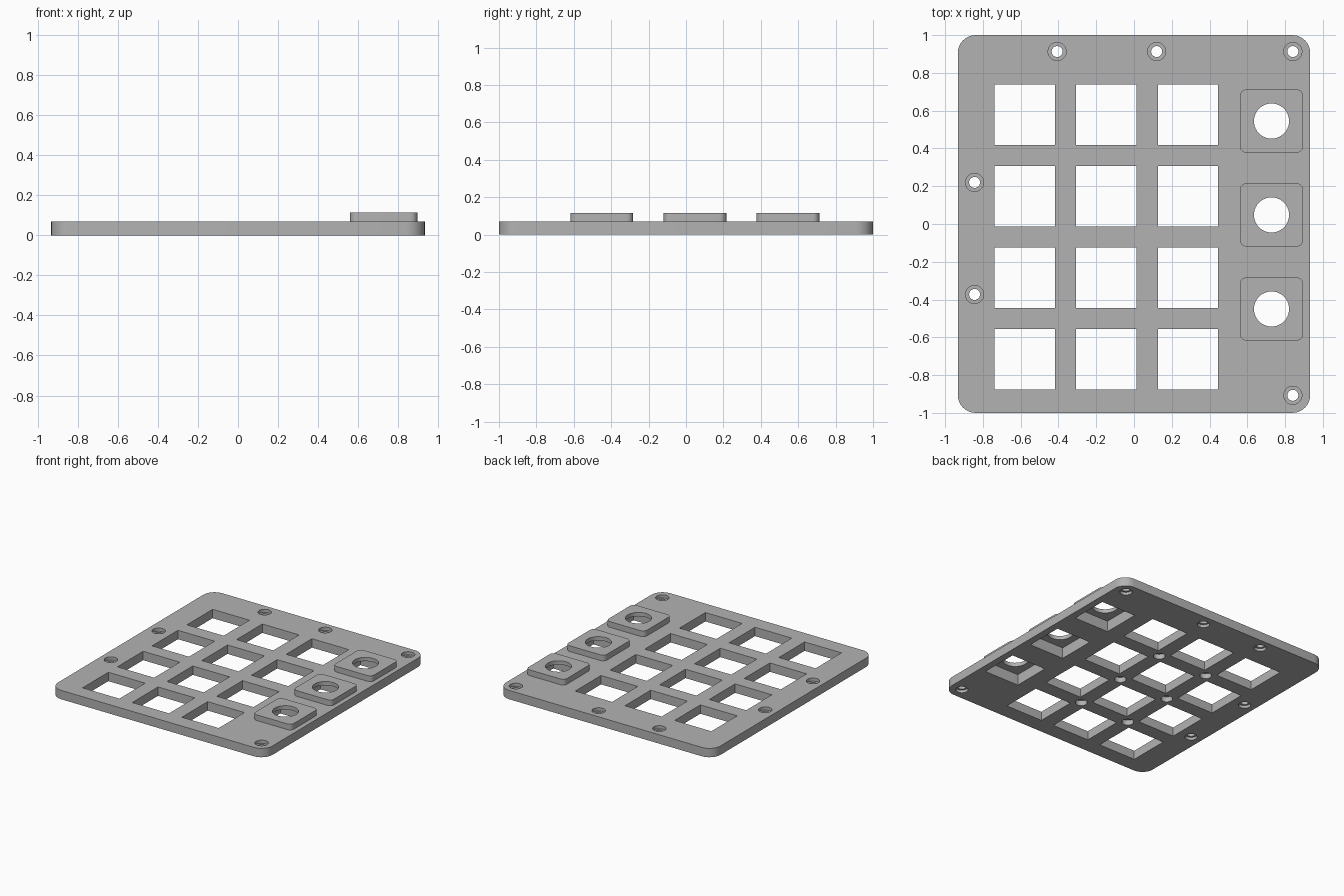
import bpy, bmesh, math

default = bpy.data.objects.get("Cube")
if default:
    bpy.data.objects.remove(default, do_unlink=True)

grey = bpy.data.materials.new("plain_grey")
grey.use_nodes = True
colour = (0.45, 0.45, 0.45, 1)
grey.diffuse_color = colour
grey.node_tree.nodes["Principled BSDF"].inputs["Base Color"].default_value = colour


def outline(cx, cy, w, d, r, steps):
    """Rounded rectangle; a circle when w and d are zero."""
    pts = []
    for q, (sx, sy) in enumerate([(1, 1), (-1, 1), (-1, -1), (1, -1)]):
        ox, oy = cx + sx * (w / 2), cy + sy * (d / 2)
        for i in range(steps):
            a = math.pi / 2 * (q + i / max(steps - 1, 1))
            if w == 0:
                a = math.pi / 2 * (q + i / steps)
            pts.append((ox + r * math.cos(a), oy + r * math.sin(a)))
    return pts


def box(cx, cy, w, d):
    return outline(cx, cy, w, d, 0, 1)


def rounded(cx, cy, w, d, r):
    return outline(cx, cy, w - 2 * r, d - 2 * r, r, 9)


def circle(cx, cy, r):
    return outline(cx, cy, 0, 0, r, 10)


def solid(name, prisms):
    """One object from a list of (outline, bottom, top)."""
    bm = bmesh.new()
    for pts, z0, z1 in prisms:
        low = [bm.verts.new((x, y, z0)) for x, y in pts]
        high = [bm.verts.new((x, y, z1)) for x, y in pts]
        bm.faces.new(low[::-1])
        bm.faces.new(high)
        n = len(pts)
        for i in range(n):
            j = (i + 1) % n
            bm.faces.new((low[i], low[j], high[j], high[i]))
    mesh = bpy.data.meshes.new(name)
    bm.to_mesh(mesh)
    bm.free()
    mesh.materials.append(grey)
    obj = bpy.data.objects.new(name, mesh)
    bpy.context.scene.collection.objects.link(obj)
    return obj


def cut(obj, *groups):
    """Subtract each group of prisms, then shade the round walls smooth."""
    bpy.ops.object.select_all(action='DESELECT')
    obj.select_set(True)
    bpy.context.view_layer.objects.active = obj
    for prisms in groups:
        cutter = solid("cutter", prisms)
        cutter.hide_render = True
        mod = obj.modifiers.new("cut", 'BOOLEAN')
        mod.operation = 'DIFFERENCE'
        mod.solver = 'EXACT'
        mod.object = cutter
        bpy.ops.object.modifier_apply(modifier=mod.name)
        bpy.data.objects.remove(cutter, do_unlink=True)
    bpy.ops.object.shade_smooth_by_angle(angle=math.radians(30))


THICK, TOP = 0.07, 0.115
PITCH = 0.432
columns = [-0.578 + PITCH * i for i in range(3)]
rows = [0.579 - PITCH * i for i in range(4)]
dial_x, dial_rows = 0.728, [0.545, 0.048, -0.45]
screws = [(-0.407, 0.913), (0.12, 0.913), (0.841, 0.913),
          (-0.844, 0.22), (-0.844, -0.373), (0.841, -0.907)]

# Openings that pass through the plate
through = [(box(x, y, 0.32, 0.32), -0.1, 0.2) for x in columns for y in rows]
through += [(box(dial_x, y, 0.30, 0.30), -0.1, 0.2) for y in dial_rows]
through += [(circle(x, y, 0.029), -0.1, 0.2) for x, y in screws]

# Screw recesses on both sides, and blind holes between the openings
recesses = []
for x, y in screws:
    recesses.append((circle(x, y, 0.048), 0.045, 0.2))
    recesses.append((circle(x, y, 0.044), -0.1, 0.022))
for x in columns[:2]:
    for y in rows[:3]:
        recesses.append((circle(x + PITCH / 2, y - PITCH / 2, 0.042), -0.1, 0.04))

plate = solid("plate", [(rounded(0, 0, 1.866, 2, 0.095), 0, THICK)])
cut(plate, through, recesses)

# Raised dial housings, hollow underneath
for name, y in zip(("back", "middle", "front"), dial_rows):
    housing = solid(name + "_dial_housing",
                    [(rounded(dial_x, y, 0.335, 0.335, 0.035), THICK, TOP)])
    cut(housing,
        [(box(dial_x, y, 0.30, 0.30), -0.1, 0.085)],
        [(circle(dial_x, y, 0.093), -0.1, 0.2)])
